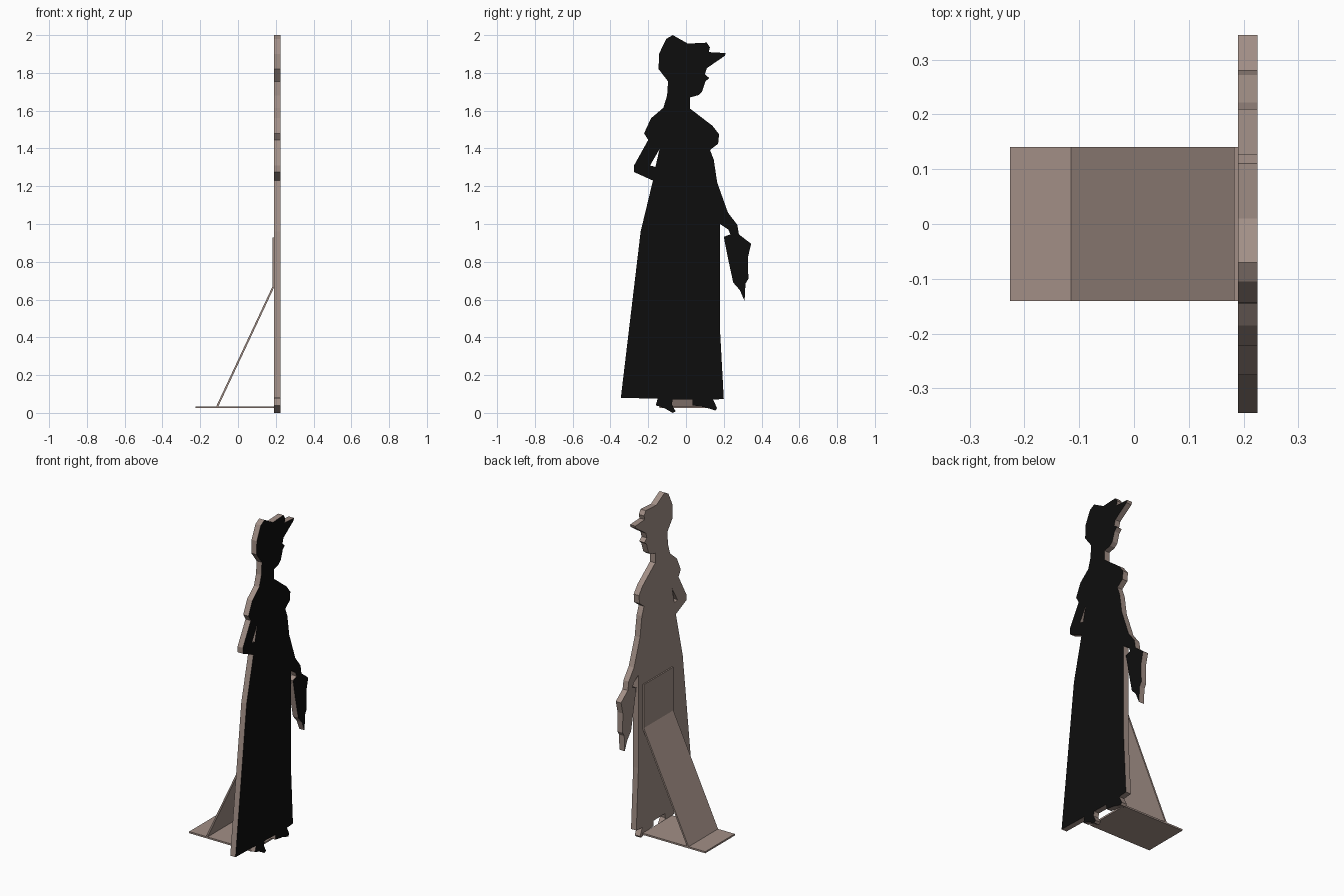
import bpy, bmesh
from mathutils import Vector

if "Cube" in bpy.data.objects:
    bpy.data.objects.remove(bpy.data.objects["Cube"])


def material(name, rgb):
    m = bpy.data.materials.new(name)
    m.diffuse_color = (*rgb, 1)
    m.use_nodes = True
    m.node_tree.nodes["Principled BSDF"].inputs["Base Color"].default_value = m.diffuse_color
    return m


BROWN = material("cardboard brown", (0.36, 0.275, 0.24))
BLACK = material("silhouette black", (0.004, 0.004, 0.004))


def slab(name, loops, place, depth, front=None):
    """Fill closed 2D loops (outline, then holes), and extrude along depth."""
    depth = Vector(depth)
    bm = bmesh.new()
    edges = []
    for loop in loops:
        vs = [bm.verts.new(place(*p)) for p in loop]
        edges += [bm.edges.new((vs[i - 1], vs[i])) for i in range(len(vs))]
    bmesh.ops.triangle_fill(bm, edges=edges, use_beauty=True, normal=depth.normalized())
    ext = bmesh.ops.extrude_face_region(bm, geom=bm.faces[:])
    bmesh.ops.translate(bm, vec=depth,
                        verts=[g for g in ext["geom"] if isinstance(g, bmesh.types.BMVert)])
    bmesh.ops.recalc_face_normals(bm, faces=bm.faces[:])
    mesh = bpy.data.meshes.new(name)
    mesh.materials.append(BROWN)
    if front:
        mesh.materials.append(front)
        bm.normal_update()
        for f in bm.faces:
            f.material_index = int(f.normal.x > 0.9)
    bm.to_mesh(mesh)
    bm.free()
    ob = bpy.data.objects.new(name, mesh)
    bpy.context.collection.objects.link(ob)
    return ob


# Silhouette outline as (y, z)
cap_face = [(-.07, 2), (.01, 1.955), (.11, 1.96), (.127, 1.935), (.12, 1.91),
            (.21, 1.905), (.205, 1.89), (.11, 1.825), (.1, 1.792), (.123, 1.773),
            (.103, 1.755), (.085, 1.7), (.065, 1.682), (.02, 1.67)]
chest_arm = [(.02, 1.612), (.14, 1.52), (.175, 1.475), (.17, 1.425), (.127, 1.392),
             (.147, 1.34), (.165, 1.22), (.222, 1.06), (.272, .995), (.28, .945)]
bag = [(.345, .895), (.328, .825), (.33, .71), (.315, .685), (.31, .592),
       (.285, .65), (.25, .69), (.222, .82), (.2, .932), (.235, .945), (.225, .97)]
skirt_feet = [(.18, 1), (.18, .44), (.2, .074), (.143, .07), (.165, .025), (.155, .013),
              (.1, .03), (.035, .04), (.035, .07), (-.07, .072), (-.075, .045),
              (-.055, .008), (-.07, 0), (-.12, .028), (-.16, .04), (-.15, .075),
              (-.345, .08)]
back = [(-.24, .96), (-.175, 1.23), (-.275, 1.275), (-.275, 1.31), (-.2, 1.445),
        (-.222, 1.48), (-.185, 1.56), (-.12, 1.615), (-.1, 1.68), (-.095, 1.755),
        (-.145, 1.82), (-.143, 1.9), (-.105, 1.98)]
elbow_gap = [(-.14, 1.397), (-.19, 1.31), (-.162, 1.302)]

slab("standing_figure", [cap_face + chest_arm + bag + skirt_feet + back, elbow_gap],
     lambda y, z: (.19, y, z), (.035, 0, 0), BLACK)

# Stand parts, profiles as (x, z) extruded across y
W = .14
stand = {
    "base_plate": [(-.226, .025), (.19, .025), (.19, .035), (-.226, .035)],
    "folded_brace": [(.19, .928), (.182, .928), (.182, .668), (-.115, .035),
                     (-.104, .035), (.19, .662)],
}
for name, profile in stand.items():
    slab(name, [profile], lambda x, z: (x, -W, z), (0, 2 * W, 0))
